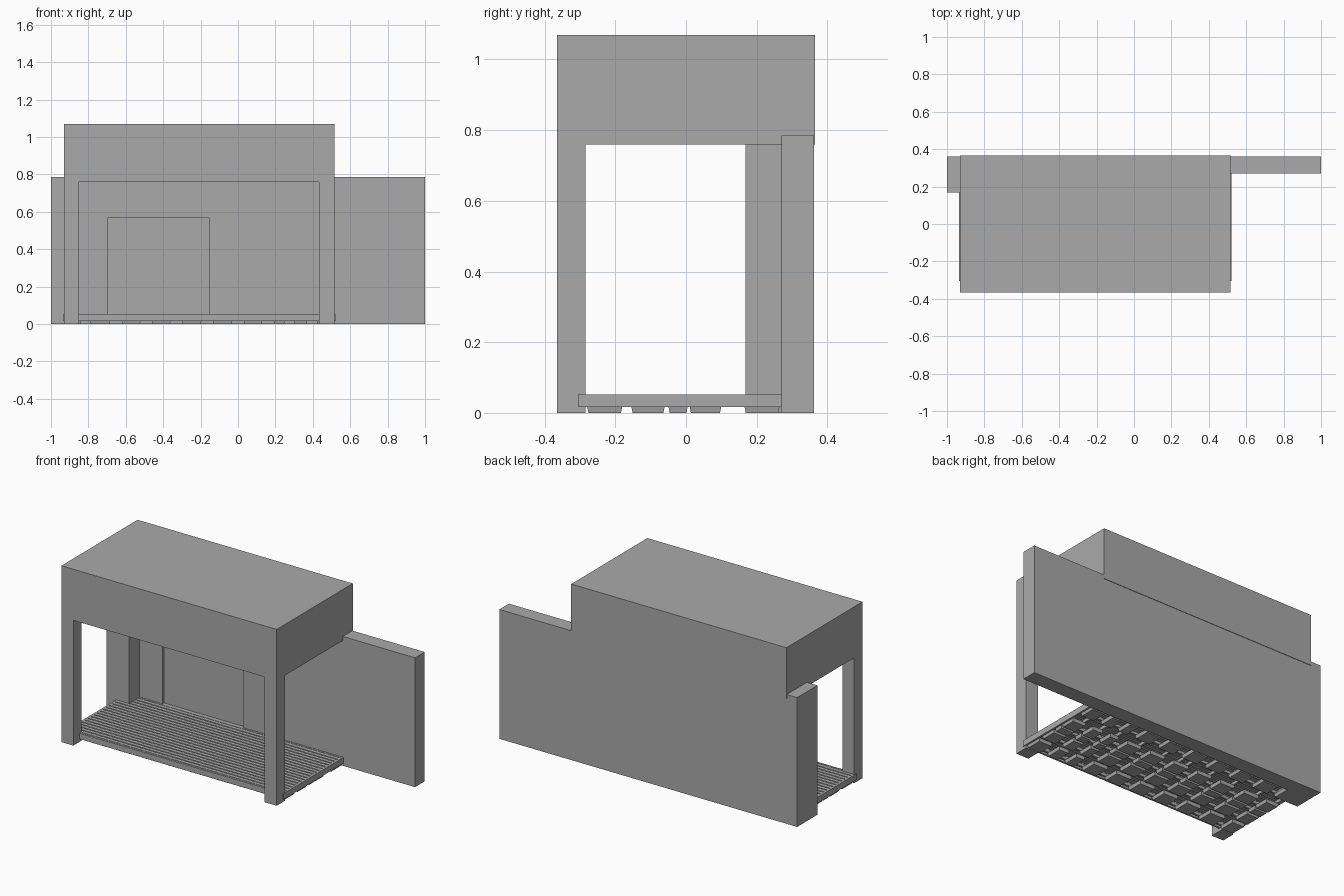
import bpy, bmesh

if "Cube" in bpy.data.objects:
    bpy.data.objects.remove(bpy.data.objects["Cube"])

grey = bpy.data.materials.new("plain_grey")
grey.diffuse_color = (0.4, 0.4, 0.4, 1)
grey.use_nodes = True
grey.node_tree.nodes["Principled BSDF"].inputs["Base Color"].default_value = grey.diffuse_color


def add_box(bm, x, y, z, taper=0.0):
    """Box from (min, max) ranges; taper narrows the bottom."""
    vs = bmesh.ops.create_cube(bm, size=1)["verts"]
    for v in vs:
        low = v.co.z < 0
        for i, (a, b) in enumerate((x, y, z)):
            side = 1 if v.co[i] > 0 else -1
            v.co[i] = b if side > 0 else a
            if low and i < 2:
                v.co[i] -= side * taper


def make(name, boxes, taper=0.0):
    bm = bmesh.new()
    for b in boxes:
        add_box(bm, *b, taper=taper)
    mesh = bpy.data.meshes.new(name)
    bm.to_mesh(mesh)
    bm.free()
    mesh.materials.append(grey)
    ob = bpy.data.objects.new(name, mesh)
    bpy.context.collection.objects.link(ob)
    return ob


def cut(ob, x, y, z):
    cutter = make("cutter", [(x, y, z)])
    mod = ob.modifiers.new("cut", "BOOLEAN")
    mod.operation, mod.solver, mod.object = "DIFFERENCE", "EXACT", cutter
    bpy.context.view_layer.objects.active = ob
    bpy.ops.object.modifier_apply(modifier="cut")
    bpy.data.objects.remove(cutter)


# Roof block with two front posts
canopy = make("canopy", [((-0.93, 0.515), (-0.365, 0.365), (0, 1.07))])
cut(canopy, (-1.2, 1.2), (-0.285, 0.6), (-0.2, 0.76))
cut(canopy, (-0.85, 0.432), (-0.6, -0.2), (-0.2, 0.76))

# Back wall with a shallow doorway recess, and the return at its left end
wall = make("back_wall", [((-1, 1), (0.168, 0.362), (0, 0.785))])
cut(wall, (-0.85, 1.2), (0, 0.27), (-0.2, 1))
cut(wall, (-0.695, -0.155), (0.2, 0.285), (0.052, 0.57))

# Deck: closed rim, slats along the length, cross beams below
X0, X1, Y0, Y1 = -0.935, 0.52, -0.305, 0.27
JOINT = -0.235
rim = 0.012
make("deck_rim", [
    ((X0, X0 + rim), (Y0, Y1), (0.017, 0.052)),
    ((X1 - rim, X1), (Y0, Y1), (0.017, 0.052)),
    ((X0 + rim, X1 - rim), (Y0, Y0 + rim), (0.017, 0.052)),
    ((X0 + rim, X1 - rim), (Y1 - rim, Y1), (0.017, 0.052))])
n, gap = 19, 0.007
pitch = (Y1 - Y0 - 2 * rim) / n
make("deck_slats", [
    ((X0 + rim, X1 - rim),
     (Y0 + rim + i * pitch + gap / 2, Y0 + rim + (i + 1) * pitch - gap / 2),
     (0.036, 0.052)) for i in range(n)])

# Feet under the deck, with beams joining them
cols = [(-0.925, -0.84), (-0.79, -0.685), (-0.62, -0.52), (-0.46, -0.36),
        (-0.30, -0.195), (-0.135, -0.03), (0.03, 0.13), (0.19, 0.25),
        (0.30, 0.37), (0.42, 0.51)]
rows = [(-0.28, -0.18), (-0.155, -0.06), (-0.05, 0.005), (0.01, 0.1),
        (0.165, 0.265)]
make("deck_feet", [(c, r, (0, 0.02)) for c in cols for r in rows], taper=0.004)
make("cross_beams", [((c[0], c[0] + 0.012), (Y0 + rim, Y1 - rim), (0.018, 0.036))
                     for c in cols] +
     [((JOINT - 0.006, JOINT + 0.006), (Y0 + rim, Y1 - rim), (0.018, 0.036))])
make("long_beams", [((X0 + rim, X1 - rim), (r[0], r[0] + 0.012), (0.019, 0.0355))
                    for r in rows])
